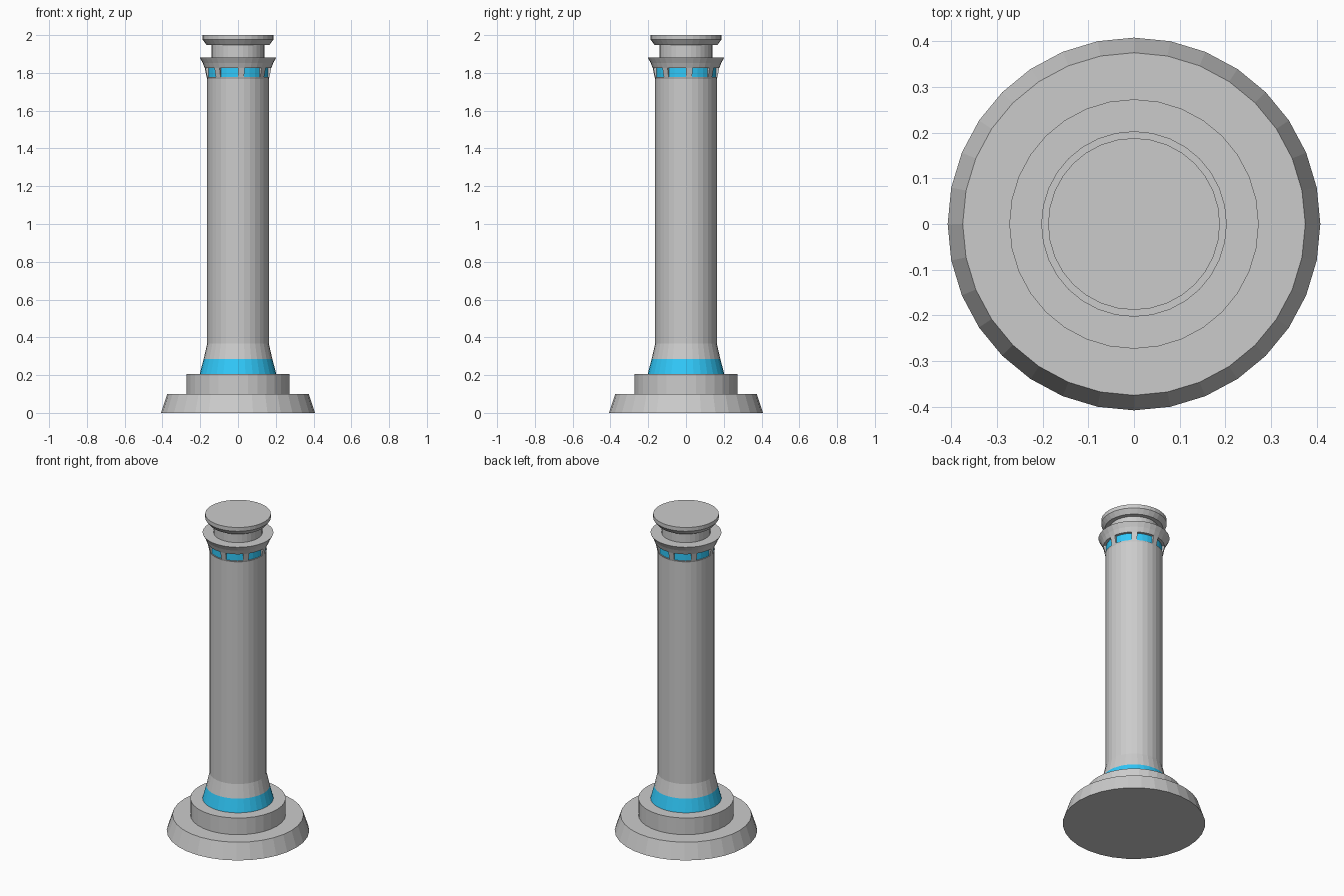
import bpy, bmesh
from math import cos, sin, pi

if "Cube" in bpy.data.objects:
    bpy.data.objects.remove(bpy.data.objects["Cube"])

SIDES = 32
STEP = 2 * pi / SIDES

blue = bpy.data.materials.new("blue")
blue.diffuse_color = (0.03, 0.58, 0.95, 1)
blue.use_nodes = True
blue.node_tree.nodes["Principled BSDF"].inputs["Base Color"].default_value = blue.diffuse_color


def finish(name, bm, mat=None):
    bmesh.ops.recalc_face_normals(bm, faces=bm.faces)
    me = bpy.data.meshes.new(name)
    bm.to_mesh(me)
    bm.free()
    ob = bpy.data.objects.new(name, me)
    bpy.context.collection.objects.link(ob)
    if mat:
        me.materials.append(mat)
    return ob


def ring(bm, r, z):
    return [bm.verts.new((r * cos(i * STEP), r * sin(i * STEP), z)) for i in range(SIDES)]


def lathe(name, profile, mat=None):
    """Closed turned solid from (radius, height) points, bottom to top."""
    bm = bmesh.new()
    rings = [ring(bm, r, z) for r, z in profile]
    for a, b in zip(rings, rings[1:]):
        for i in range(SIDES):
            j = (i + 1) % SIDES
            bm.faces.new((a[i], a[j], b[j], b[i]))
    bm.faces.new(rings[0][::-1])
    bm.faces.new(rings[-1])
    return finish(name, bm, mat)


# stepped base
lathe("base_plinth", [(0.408, 0), (0.375, 0.1)])
lathe("base_step", [(0.273, 0.1), (0.273, 0.205)])

# flared foot with blue band, then shaft
lathe("foot_band", [(0.203, 0.205), (0.182, 0.285)], blue)
lathe("shaft", [(0.182, 0.285), (0.163, 0.368), (0.163, 1.768)])

# collar: lower lip, recessed blue core, flared rim
lathe("collar_lip", [(0.163, 1.768), (0.166, 1.777)])
lathe("window_core", [(0.160, 1.777), (0.160, 1.825)], blue)
lathe("collar_rim", [(0.176, 1.825), (0.187, 1.853), (0.203, 1.882)])

# eight posts between the windows, each one facet wide
bm = bmesh.new()
section = [(0.150, 1.777), (0.166, 1.777), (0.176, 1.825), (0.150, 1.825)]
for k in range(8):
    ends = []
    for i in (4 * k, 4 * k + 1):
        ends.append([bm.verts.new((r * cos(i * STEP), r * sin(i * STEP), z)) for r, z in section])
    a, b = ends
    bm.faces.new(a)
    bm.faces.new(b[::-1])
    for i in range(4):
        j = (i + 1) % 4
        bm.faces.new((a[i], b[i], b[j], a[j]))
finish("window_posts", bm)

# neck and cap disc
lathe("neck", [(0.140, 1.882), (0.140, 1.948)])
lathe("cap_disc", [(0.166, 1.948), (0.188, 1.976), (0.188, 2.0)])
